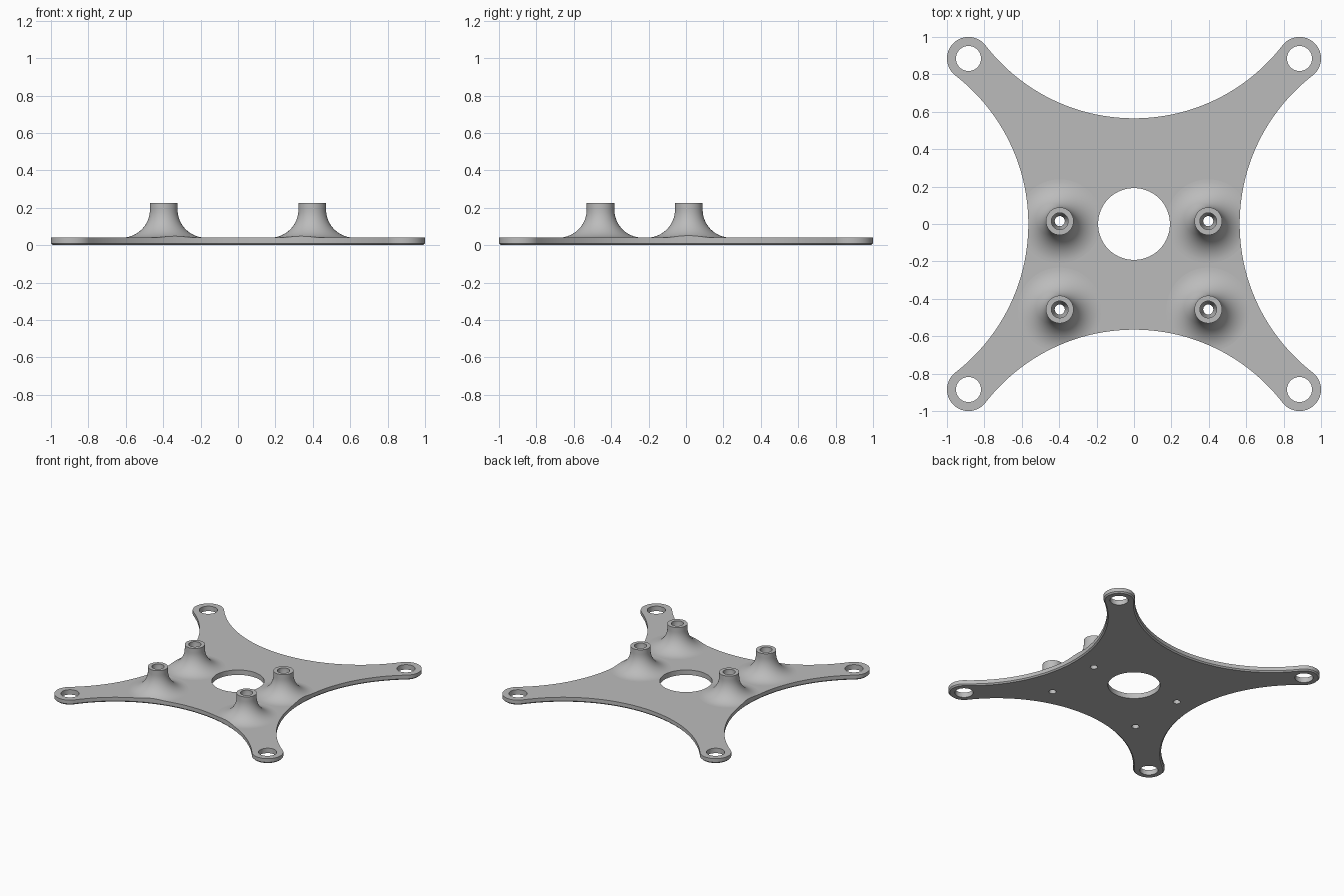
import bpy, bmesh, math
from math import sin, cos, pi, atan2

if "Cube" in bpy.data.objects:
    bpy.data.objects.remove(bpy.data.objects["Cube"], do_unlink=True)

CORNER, CORNER_R, WAIST = 0.885, 0.115, 0.565    # ear centres, ear radius, narrowest half width
TOP, BOSS_TOP, CHAMFER = 0.04, 0.226, 0.01
BOSS_R, FILLET = 0.074, 0.15
BOSSES = [(x, y) for x in (-0.397, 0.397) for y in (0.015, -0.457)]

# Radius of the side scallops, tangent to the round ears
d, gap = CORNER, CORNER - WAIST
SCALLOP_R = (d * d + gap * gap - CORNER_R ** 2) / (2 * (CORNER_R + gap))
SCALLOP_C = WAIST + SCALLOP_R


def outline(inset):
    """Four ears joined by concave arcs, offset inwards."""
    r, big = CORNER_R - inset, SCALLOP_R + inset
    a0 = atan2(-d, SCALLOP_C - d)
    b0 = atan2(d - SCALLOP_C, d)
    quarter = []
    for i in range(33):
        a = a0 + (pi / 2 - 2 * a0) * i / 32
        quarter.append((d + r * cos(a), d + r * sin(a)))
    for i in range(1, 64):
        a = b0 + (-pi - 2 * b0) * i / 64
        quarter.append((big * cos(a), SCALLOP_C + big * sin(a)))
    return [(x * cos(k * pi / 2) - y * sin(k * pi / 2),
             x * sin(k * pi / 2) + y * cos(k * pi / 2))
            for k in range(4) for x, y in quarter]


def loft(name, rings):
    """Closed solid through rings of 3D points, bottom to top."""
    bm = bmesh.new()
    loops = [[bm.verts.new(p) for p in ring] for ring in rings]
    n = len(loops[0])
    for lo, hi in zip(loops, loops[1:]):
        for i in range(n):
            j = (i + 1) % n
            bm.faces.new((lo[i], lo[j], hi[j], hi[i]))
    bm.faces.new(loops[0][::-1])
    bm.faces.new(loops[-1])
    bmesh.ops.recalc_face_normals(bm, faces=bm.faces)
    mesh = bpy.data.meshes.new(name)
    bm.to_mesh(mesh)
    bm.free()
    obj = bpy.data.objects.new(name, mesh)
    bpy.context.collection.objects.link(obj)
    return obj


def turned(name, x, y, profile, n=64):
    """Solid of revolution from (radius, height) pairs."""
    return loft(name, [[(x + r * cos(2 * pi * i / n), y + r * sin(2 * pi * i / n), z)
                        for i in range(n)] for r, z in profile])


def combine(body, tool, operation):
    mod = body.modifiers.new(operation.lower(), 'BOOLEAN')
    mod.operation, mod.object, mod.solver = operation, tool, 'EXACT'
    bpy.context.view_layer.objects.active = body
    bpy.ops.object.modifier_apply(modifier=mod.name)
    bpy.data.objects.remove(tool, do_unlink=True)


# Oversized slab, trimmed to the outline later
s = 1.2
square = [(-s, -s), (s, -s), (s, s), (-s, s)]
plate = loft("mounting_plate", [[(x, y, z) for x, y in square] for z in (-0.1, TOP)])

# Standoffs with a sweeping fillet into the plate
steps = 16
flare = [(BOSS_R + FILLET * (1 - sin(pi / 2 * i / steps)),
          TOP + FILLET * (1 - cos(pi / 2 * i / steps))) for i in range(steps + 1)]
profile = [(flare[0][0], TOP - 0.02)] + flare + [(BOSS_R, BOSS_TOP)]
for x, y in BOSSES:
    combine(plate, turned("standoff", x, y, profile), 'UNION')

# Trim everything to the scalloped outline with a chamfered lower edge
rings = [[(x, y, z) for x, y in outline(inset)]
         for inset, z in ((CHAMFER, 0), (0, CHAMFER), (0, 0.4))]
combine(plate, loft("outline_trim", rings), 'INTERSECT')

# Centre opening, ear holes and tapered standoff bores
combine(plate, turned("centre_cutter", 0, 0, [(0.192, -0.2), (0.192, 0.5)], 96), 'DIFFERENCE')
for x in (-d, d):
    for y in (-d, d):
        combine(plate, turned("ear_cutter", x, y, [(0.067, -0.2), (0.067, 0.5)], 48), 'DIFFERENCE')
bore = [(0.027, -0.2), (0.027, 0.13), (0.045, BOSS_TOP - 0.04), (0.045, 0.5)]
for x, y in BOSSES:
    combine(plate, turned("bore_cutter", x, y, bore, 32), 'DIFFERENCE')

# Smooth curved walls, flat horizontal faces
bpy.ops.object.select_all(action='DESELECT')
plate.select_set(True)
bpy.context.view_layer.objects.active = plate
bpy.ops.object.shade_smooth_by_angle(angle=math.radians(30))
for face in plate.data.polygons:
    if abs(face.normal.z) > 0.9999:
        face.use_smooth = False

# Single grey finish
grey = bpy.data.materials.new("plain_grey")
grey.use_nodes = True
colour = (0.5, 0.5, 0.5, 1)
grey.diffuse_color = colour
grey.node_tree.nodes["Principled BSDF"].inputs["Base Color"].default_value = colour
plate.data.materials.clear()
plate.data.materials.append(grey)
for face in plate.data.polygons:
    face.material_index = 0
